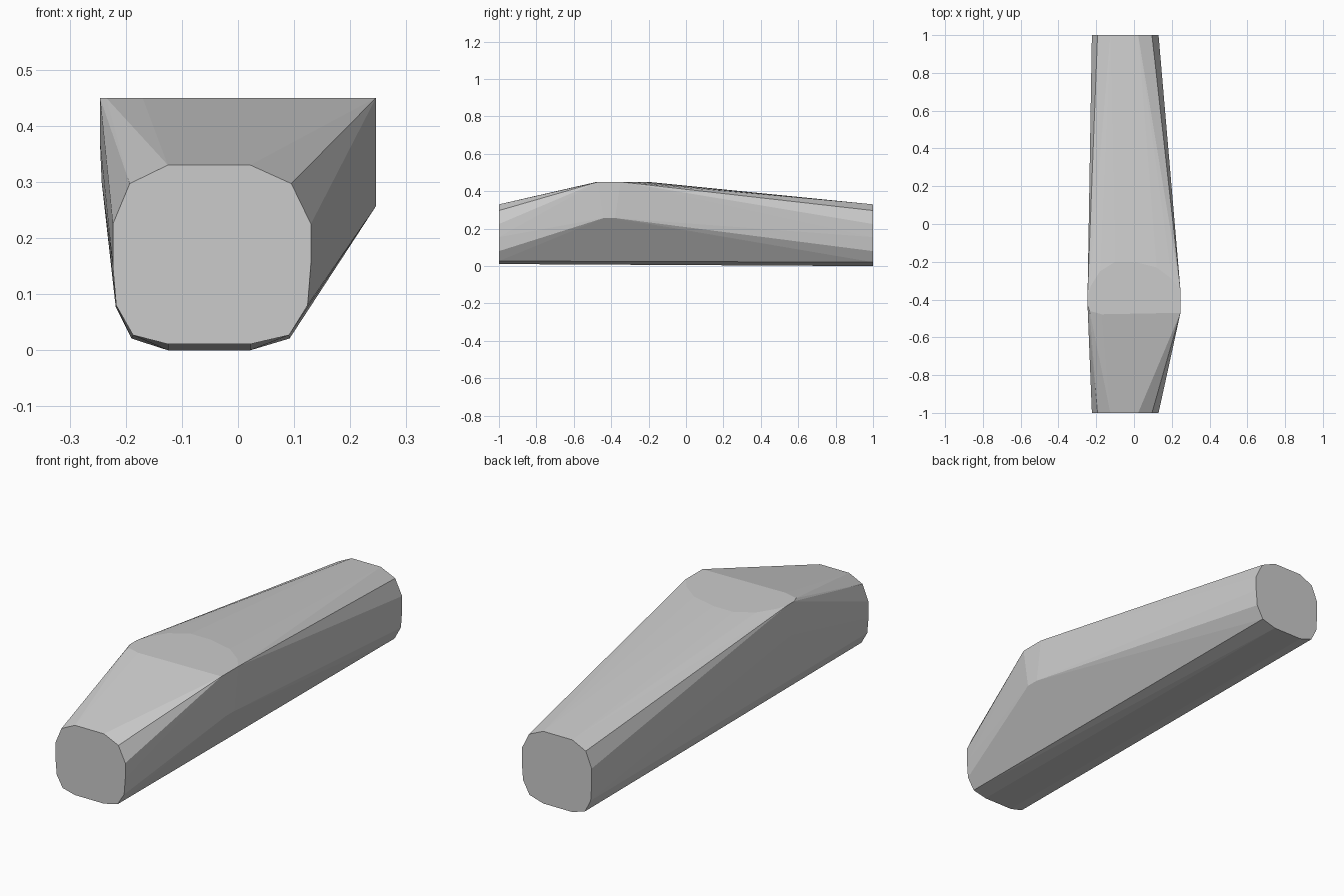
import bpy, bmesh

# Rounded-square end outline (x, z), clockwise from the upper left
upper = [(-0.223, 0.15), (-0.223, 0.225), (-0.193, 0.297), (-0.125, 0.33),
         (0.022, 0.33), (0.095, 0.297), (0.13, 0.225), (0.13, 0.155)]
front_lower = [(0.124, 0.08), (0.091, 0.027), (0.022, 0.011),
               (-0.125, 0.011), (-0.187, 0.027), (-0.217, 0.08)]
back_lower = [(0.124, 0.08), (0.092, 0.021), (0.022, 0.0),
              (-0.125, 0.0), (-0.19, 0.021), (-0.218, 0.077)]

# Half-oval flat on top of the hump (x, y)
hump_top = [(-0.246, -0.43), (-0.235, -0.46), (-0.17, -0.478), (0.0, -0.475),
            (0.246, -0.47), (0.246, -0.35), (0.2, -0.29), (0.12, -0.23),
            (0.0, -0.2), (-0.1, -0.2), (-0.18, -0.25), (-0.23, -0.33),
            (-0.246, -0.38)]
# Lower ends of the hump's upright side facets
hump_side = [(0.246, -0.44, 0.257), (0.246, -0.38, 0.257),
             (-0.246, -0.42, 0.37), (-0.243, -0.41, 0.30)]

points = [(x, -1, z) for x, z in upper + front_lower]
points += [(x, 1, z) for x, z in upper + back_lower]
points += [(x, y, 0.45) for x, y in hump_top] + hump_side

# Skin the sections into one faceted convex bar
bm = bmesh.new()
for p in points:
    bm.verts.new(p)
hull = bmesh.ops.convex_hull(bm, input=bm.verts[:])
loose = [v for v in bm.verts if not v.link_faces]
bmesh.ops.delete(bm, geom=loose, context='VERTS')
bmesh.ops.dissolve_limit(bm, angle_limit=0.005, verts=bm.verts[:], edges=bm.edges[:])
bmesh.ops.recalc_face_normals(bm, faces=bm.faces[:])
mesh = bpy.data.meshes.new("humped_bar")
bm.to_mesh(mesh)
bm.free()
bpy.context.collection.objects.link(bpy.data.objects.new("humped_bar", mesh))
